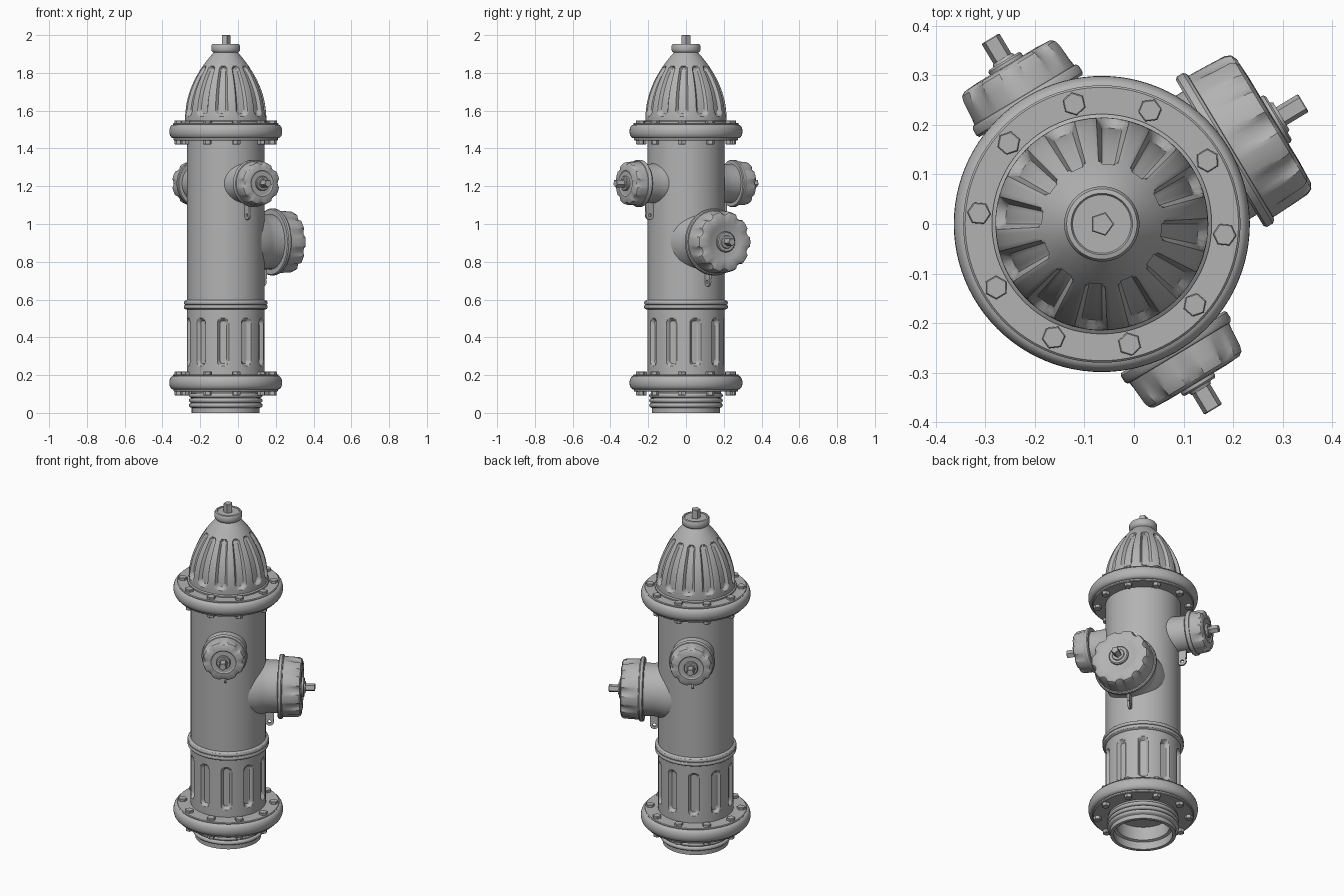
import bpy, bmesh
from math import sin, cos, pi, radians, hypot
from mathutils import Matrix

if "Cube" in bpy.data.objects:
    bpy.data.objects.remove(bpy.data.objects["Cube"], do_unlink=True)

GREY = (0.45, 0.45, 0.45, 1)
metal = bpy.data.materials.new("cast_iron_grey")
metal.use_nodes = True
metal.diffuse_color = GREY
bsdf = metal.node_tree.nodes["Principled BSDF"]
bsdf.inputs["Base Color"].default_value = GREY
bsdf.inputs["Roughness"].default_value = 0.6

AXIS = Matrix.Translation((-0.065, 0, 0))


def finish(name, bm, matrix, angle=32):
    bmesh.ops.remove_doubles(bm, verts=bm.verts, dist=1e-5)
    bmesh.ops.recalc_face_normals(bm, faces=bm.faces)
    mesh = bpy.data.meshes.new(name)
    bm.to_mesh(mesh)
    bm.free()
    mesh.materials.append(metal)
    ob = bpy.data.objects.new(name, mesh)
    bpy.context.collection.objects.link(ob)
    ob.matrix_world = matrix
    bpy.ops.object.select_all(action='DESELECT')
    ob.select_set(True)
    bpy.context.view_layer.objects.active = ob
    bpy.ops.object.shade_smooth_by_angle(angle=radians(angle))
    return ob


def lathe(name, profile, matrix=AXIS, segs=96, shape=None, closed=False):
    """Spin (radius, height) points about local z; shape may alter the radius."""
    bm = bmesh.new()
    rings = []
    for r, z in profile:
        ring = []
        for i in range(segs):
            a = 2 * pi * i / segs
            q = shape(a, r, z) if shape else r
            ring.append(bm.verts.new((q * cos(a), q * sin(a), z)))
        rings.append(ring)
    pairs = list(zip(rings, rings[1:]))
    if closed:
        pairs.append((rings[-1], rings[0]))
    for lo, hi in pairs:
        for i in range(segs):
            j = (i + 1) % segs
            bm.faces.new((lo[i], lo[j], hi[j], hi[i]))
    return finish(name, bm, matrix)


def bead(r, z, bulge, half, steps=6):
    """Half-round moulding profile."""
    return [(r + bulge * sin(pi * k / steps), z - half * cos(pi * k / steps))
            for k in range(steps + 1)]


def flutes(count, phase, mid, half, width, depth, full_radius):
    """Radius rule that sinks round-ended vertical grooves."""
    pitch = 2 * pi / count

    def shape(a, r, z):
        off = (a - phase + pitch / 2) % pitch - pitch / 2
        w = width * (r / full_radius)
        d = hypot(off * r, max(abs(z - mid) - half, 0)) / w
        t = min(max((1 - d) / 0.45, 0), 1)
        return r - depth * t * t * (3 - 2 * t)
    return shape


def stud(name, sides, radius, height, matrix):
    """Nut with a lightly chamfered top."""
    c = 0.1 * radius
    return lathe(name, [(0, 0), (radius, 0), (radius, height - c),
                        (radius - c, height), (0, height)], matrix, sides)


# Foot pipe, hollow underneath, with ribbed collar
foot = [(0, 0.13), (0.145, 0.13), (0.145, 0.05), (0.16, 0.045), (0.16, 0),
        (0.18, 0), (0.18, 0.025)]
for z in (0.04, 0.066, 0.092):
    foot += bead(0.183, z, 0.012, 0.012)
lathe("foot_pipe", foot + [(0.19, 0.13)])

# Lower barrel with ten flutes
barrel_shape = flutes(10, radians(14), 0.375, 0.098, 0.03, 0.02, 0.205)
lathe("lower_barrel", [(0.205, 0.18 + 0.0075 * k) for k in range(51)],
      segs=240, shape=barrel_shape)

# Twin-bead band and plain upper barrel
lathe("barrel_band", [(0.2, 0.545), (0.212, 0.548)] + bead(0.214, 0.561, 0.008, 0.011)
      + bead(0.214, 0.583, 0.008, 0.011) + [(0.212, 0.596), (0.2, 0.6)])
lathe("upper_barrel", [(0.205, 0.55), (0.205, 1.47)])

# Flanges with ten bolts above and below
for part, z in (("lower", 0.16), ("upper", 1.49)):
    rim = [(0.19, z - 0.048), (0.272, z - 0.048), (0.276, z - 0.044), (0.276, z - 0.036)]
    rim += bead(0.278, z, 0.021, 0.036, 10)
    rim += [(0.28, z + 0.04), (0.276, z + 0.044), (0.19, z + 0.044)]
    lathe(part + "_flange", rim)
    for k in range(10):
        spin = AXIS @ Matrix.Rotation(radians(-5 + 36 * k), 4, 'Z')
        stud(part + "_bolt_head", 6, 0.024, 0.016,
             spin @ Matrix.Translation((0.249, 0, z + 0.042)))
        stud(part + "_bolt_nut", 6, 0.022, 0.022,
             spin @ Matrix.Translation((0.249, 0, z - 0.046))
             @ Matrix.Rotation(pi, 4, 'X'))

# Fluted bonnet dome
dome = [(0.222, 1.53), (0.222, 1.542), (0.215, 1.547)]
for k in range(49):
    t = k / 48
    dome.append((0.215 * (1 - 0.71 * t ** 2.1), 1.555 + 0.355 * t))
lathe("bonnet_dome", dome, segs=240,
      shape=flutes(12, radians(-6), 1.71, 0.105, 0.034, 0.02, 0.2))

# Bonnet crown and its operating nut
lathe("bonnet_crown", [(0.055, 1.895), (0.066, 1.908), (0.073, 1.914), (0.076, 1.921),
                       (0.076, 1.943), (0.071, 1.952), (0.062, 1.954),
                       (0.059, 1.949), (0, 1.949)], segs=64)
stud("operating_nut", 5, 0.025, 0.052, AXIS @ Matrix.Translation((0, 0, 1.948)))


def outlet(name, degrees, z, size, face, tip, lobes):
    """Hose outlet: flared neck, scalloped cap, washer, nut and chain lug."""
    spin = AXIS @ Matrix.Rotation(radians(degrees), 4, 'Z')
    out = spin @ Matrix.Translation((0, 0, z)) @ Matrix.Rotation(pi / 2, 4, 'Y')
    neck = size * 0.82
    lathe(name + "_neck", [(neck * 1.16, 0.1), (neck * 1.12, 0.16), (neck * 1.04, 0.195),
                           (neck, 0.225), (neck, 0.285)], out, 64)

    start = 0.305

    def scallop(a, r, h):
        if h < start + 0.005 or r < size * 0.6:
            return r
        grow = min((h - start) / (face - start), 1)
        dent = max(0, cos(lobes * a)) ** 0.7
        return r - 0.09 * size * grow * dent

    s = size
    lathe(name + "_cap", [(neck * 0.9, 0.278), (s * 0.97, 0.278), (s, 0.283), (s, 0.297),
                          (s * 0.97, 0.303), (s * 0.94, 0.304), (s * 0.94, 0.312),
                          (s * 0.93, (start + face) / 2), (s * 0.92, face - 0.018),
                          (s * 0.89, face - 0.006), (s * 0.82, face),
                          (s * 0.55, face + 0.002), (s * 0.5, face - 0.002),
                          (0, face - 0.002)], out, lobes * 12, scallop)
    lathe(name + "_washer", [(s * 0.31, face - 0.005), (s * 0.31, face + 0.008),
                             (s * 0.28, face + 0.012), (s * 0.2, face + 0.012),
                             (s * 0.18, face + 0.018), (0, face + 0.018)], out, 40)
    stud(name + "_cap_nut", 5, 0.022, tip - face, out @ Matrix.Translation((0, 0, face)))

    # Chain lug: eyelet with a web up to the neck
    low = z - neck - 0.066
    lathe(name + "_lug_eye", [(0.009, -0.006), (0.024, -0.006), (0.024, 0.006),
                              (0.009, 0.006)],
          spin @ Matrix.Translation((0.226, 0, low)) @ Matrix.Rotation(pi / 2, 4, 'X'),
          24, closed=True)
    bm = bmesh.new()
    bmesh.ops.create_cube(bm, size=1)
    bmesh.ops.scale(bm, vec=(0.054, 0.012, 0.07), verts=bm.verts)
    finish(name + "_lug_web", bm, spin @ Matrix.Translation((0.223, 0, low + 0.05)))


outlet("main_outlet", 31, 0.905, 0.177, 0.405, 0.475, 10)
outlet("front_outlet", -59, 1.215, 0.125, 0.372, 0.437, 8)
outlet("back_outlet", 121, 1.215, 0.125, 0.372, 0.437, 8)
